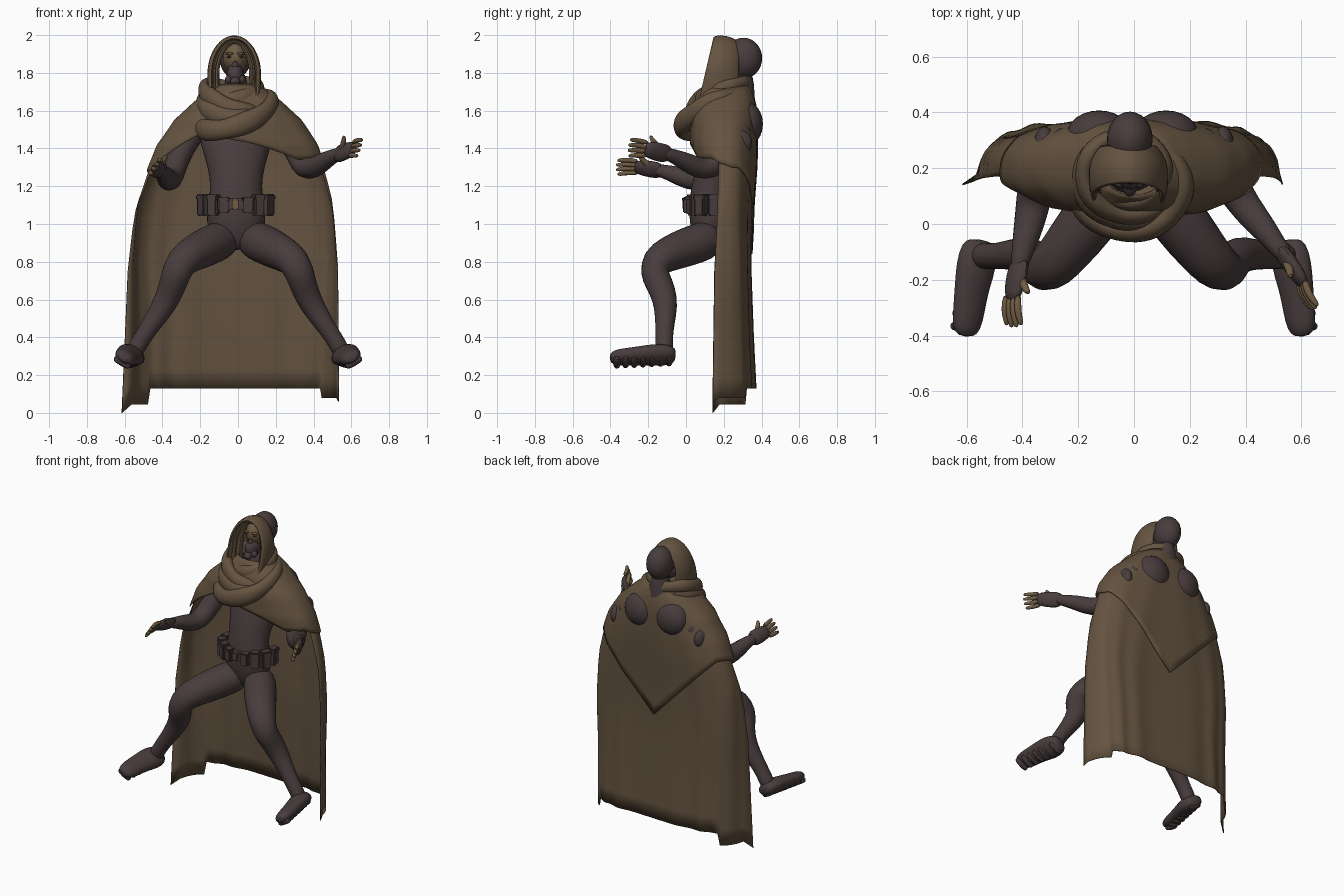
import bpy, bmesh, math
from math import sin, cos, radians, pi
from mathutils import Vector as V

if "Cube" in bpy.data.objects:
    bpy.data.objects.remove(bpy.data.objects["Cube"])


def material(name, col):
    m = bpy.data.materials.new(name)
    m.use_nodes = True
    m.diffuse_color = (*col, 1)
    b = m.node_tree.nodes["Principled BSDF"]
    b.inputs["Base Color"].default_value = (*col, 1)
    b.inputs["Roughness"].default_value = 0.9
    return m


CLOTH = material("brown cloth", (0.128, 0.086, 0.051))
SUIT = material("dark suit", (0.066, 0.046, 0.047))
SKIN = material("tan skin", (0.16, 0.108, 0.058))
X, Z = V((1, 0, 0)), V((0, 0, 1))


def finish(name, bm, mat, sub=0, thick=0, angle=50):
    bmesh.ops.recalc_face_normals(bm, faces=bm.faces)
    me = bpy.data.meshes.new(name)
    bm.to_mesh(me)
    bm.free()
    ob = bpy.data.objects.new(name, me)
    bpy.context.collection.objects.link(ob)
    me.materials.append(mat)
    if thick:
        ob.modifiers.new("thickness", 'SOLIDIFY').thickness = thick
    if sub:
        ob.modifiers.new("smooth", 'SUBSURF').levels = sub
        ob.modifiers["smooth"].render_levels = sub
    bpy.ops.object.select_all(action='DESELECT')
    ob.select_set(True)
    bpy.context.view_layer.objects.active = ob
    bpy.ops.object.shade_smooth_by_angle(angle=radians(angle))
    return ob


def loft(name, rings, mat, wrap=True, loop=False, caps=True, sub=1, thick=0):
    """Skin a list of equal point rings."""
    bm = bmesh.new()
    rows = [[bm.verts.new(p) for p in r] for r in rings]
    n = len(rows[0])
    pairs = list(zip(rows, rows[1:])) + ([(rows[-1], rows[0])] if loop else [])
    for a, b in pairs:
        for i in range(n if wrap else n - 1):
            j = (i + 1) % n
            bm.faces.new((a[i], a[j], b[j], b[i]))
    if caps and wrap and not loop:
        bm.faces.new(rows[0])
        bm.faces.new(rows[-1])
    return finish(name, bm, mat, sub, thick)


def limb(name, pts, mat, ref=X, flat=1, loop=False, n=12):
    """Tube through (x, y, z, radius) points; flat scales the width along ref."""
    rings = []
    for i, p in enumerate(pts):
        a = pts[i - 1] if (i or loop) else p
        b = pts[(i + 1) % len(pts)] if (i < len(pts) - 1 or loop) else p
        d = (V(b[:3]) - V(a[:3])).normalized()
        e1 = d.cross(ref).normalized()
        e2 = d.cross(e1)
        rings.append([V(p[:3]) + p[3] * (e1 * cos(t) + e2 * sin(t) * flat)
                      for t in (2 * pi * k / n for k in range(n))])
    return loft(name, rings, mat, loop=loop)


def ball(name, c, r, mat):
    bm = bmesh.new()
    bmesh.ops.create_uvsphere(bm, u_segments=24, v_segments=16, radius=1)
    bmesh.ops.scale(bm, vec=r, verts=bm.verts)
    bmesh.ops.translate(bm, vec=c, verts=bm.verts)
    return finish(name, bm, mat)


def box(name, c, size, mat, turn=0):
    bm = bmesh.new()
    bmesh.ops.create_cube(bm, size=1)
    bmesh.ops.scale(bm, vec=size, verts=bm.verts)
    bmesh.ops.bevel(bm, geom=bm.edges[:], offset=0.007, segments=2, affect='EDGES')
    ob = finish(name, bm, mat, angle=30)
    ob.location, ob.rotation_euler.z = c, turn
    return ob


def interp(keys, x):
    keys = sorted(keys)
    if x <= keys[0][0]:
        return keys[0][1:]
    for a, b in zip(keys, keys[1:]):
        if x <= b[0]:
            t = (x - a[0]) / (b[0] - a[0])
            return [p + (q - p) * t for p, q in zip(a[1:], b[1:])]
    return keys[-1][1:]


# Torso and neck: height, half width, half depth, centre y
torso = [(.86, .05, .05, .12), (.92, .12, .09, .13), (1.0, .165, .112, .13), (1.1, .15, .108, .12),
         (1.2, .135, .102, .13), (1.3, .15, .12, .17), (1.42, .19, .14, .22), (1.52, .21, .125, .255),
         (1.6, .15, .1, .28), (1.66, .07, .07, .29), (1.82, .06, .065, .3)]
loft("torso", [[(rx * cos(t) - .01, y + ry * sin(t), z) for t in (pi * k / 10 for k in range(20))]
               for z, rx, ry, y in torso], SUIT)

# Head, face and breathing mask
ball("head", (-.015, .305, 1.878), (.082, .098, .108), SUIT)
ball("face", (-.015, .235, 1.885), (.066, .085, .088), SKIN)
ball("mask", (-.015, .185, 1.79), (.045, .062, .06), SUIT)
limb("mask_bridge", [(-.015, .18, 1.8, .03), (-.015, .155, 1.84, .02), (-.015, .155, 1.865, .008)], SUIT)
limb("mask_nozzle", [(-.015, .18, 1.775, .032), (-.015, .125, 1.75, .027), (-.015, .105, 1.735, .02)], SUIT)
for s in (-1, 1):
    ball("eye", (-.015 + s * .028, .163, 1.885), (.015, .009, .006), SUIT)
    ball("brow", (-.015 + s * .028, .16, 1.902), (.024, .011, .007), SKIN)
    ball("mask_filter", (-.015 + s * .036, .15, 1.765), (.018, .022, .022), SUIT)
    ball("shoulder_blade", (s * .12 - .005, .322, 1.53), (.115, .085, .115), SUIT)
    ball("rear_shoulder", (s * .32, .275, 1.43), (.04, .075, .07), SUIT)

# Legs, feet and treads
for s, side in ((-1, "right"), (1, "left")):
    leg = [(.05, .15, .94, .09), (.1, .1, .91, .108), (.17, 0, .877, .106), (.24, -.09, .842, .097),
           (.295, -.155, .805, .09), (.325, -.172, .745, .08), (.345, -.14, .68, .074),
           (.375, -.108, .6, .069), (.43, -.108, .51, .057), (.485, -.115, .43, .048),
           (.53, -.115, .36, .047), (.56, -.115, .3, .05)]
    limb(side + "_leg", [(s * x, y, z, r) for x, y, z, r in leg], SUIT, n=14)
    across, down = V((s * .86, 0, .5)), V((s * .5, 0, -.86))
    foot = [(.553, -.055, .305, .025), (.556, -.075, .305, .047), (.565, -.15, .308, .055), (.58, -.22, .305, .047),
            (.592, -.31, .297, .043), (.6, -.375, .293, .039), (.602, -.405, .292, .02)]
    limb(side + "_foot", [(s * x, y, z, r) for x, y, z, r in foot], SUIT, ref=across, flat=1.5)
    for i in range(7):
        c = V((s * (.556 + .007 * i), -.09 - .046 * i, .305 - .002 * i)) + down * .03
        limb(side + "_tread", [(*(c + across * k), r) for k, r in
                               ((-.05, .01), (-.035, .022), (.035, .022), (.05, .01))], SUIT, ref=V((0, 1, 0)), n=8)

# Arms and hands: arm path, wrist, knuckles, fingertips, spread direction, thumb tip
arms = {
    "left": ([(.2, .3, 1.53, .07), (.27, .27, 1.47, .075), (.32, .2, 1.37, .068), (.355, .13, 1.29, .068),
              (.4, .06, 1.295, .06), (.46, -.01, 1.335, .05), (.515, -.08, 1.365, .036), (.55, -.125, 1.38, .032)],
             (.515, -.08, 1.365), (.6, -.2, 1.395), (.65, -.31, 1.405), (.3, .1, 1), (.56, -.19, 1.47)),
    "right": ([(-.2, .3, 1.53, .07), (-.27, .27, 1.46, .075), (-.325, .2, 1.34, .066), (-.355, .13, 1.245, .068),
               (-.365, .05, 1.225, .062), (-.385, -.04, 1.255, .052), (-.405, -.12, 1.28, .036),
               (-.415, -.17, 1.29, .032)],
              (-.405, -.12, 1.28), (-.435, -.25, 1.3), (-.43, -.375, 1.3), (.55, 0, .8), (-.375, -.25, 1.365)),
}
for side, (path, wrist, palm, tip, spread, thumb) in arms.items():
    limb(side + "_arm", path, SUIT)
    w, p, t, sp = V(wrist), V(palm), V(tip), V(spread).normalized()
    limb(side + "_palm", [(*w, .028), (*w.lerp(p, .5), .03), (*p, .026), (*p.lerp(t, .2), .016)],
         SUIT, ref=sp, flat=1.8)
    curl = (t - p).cross(sp).normalized() * .012
    for i in range(4):
        k = i - 1.5
        a, b = p + sp * k * .024, t + sp * k * .03 - (t - p) * .06 * abs(k)
        mid = a.lerp(b, .5) + curl
        limb(side + "_finger", [(*a, .015), (*mid, .0145), (*b.lerp(a, .1), .012), (*b, .006)],
             SKIN, ref=sp, n=8)
    limb(side + "_thumb", [(*w.lerp(p, .3), .02), (*w.lerp(p, .6).lerp(V(thumb), .6), .017), (*V(thumb), .009)],
         SKIN, ref=V((1, .3, .2)), n=8)

# Belt, buckle and pouches
loft("belt", [[(-.01 + .165 * k * cos(t), .115 + .115 * k * sin(t), z) for t in (pi * i / 16 for i in range(32))]
              for z, k in ((1.075, .96), (1.075, 1), (1.135, 1), (1.135, .96))], SUIT, sub=0)
box("buckle", (-.015, -.005, 1.105), (.034, .025, .06), SKIN)
for s in (-1, 1):
    for x, y, w, h, turn in ((.062, .01, .05, .085, .1), (.117, .035, .055, .11, .45),
                             (.168, .08, .06, .115, 1), (.178, .15, .06, .115, 1.7)):
        box("pouch", (-.012 + s * x, y, 1.1), (w, .05, h), SUIT, s * turn)
        box("pouch_flap", (-.012 + s * x, y, 1.1 + h * .36), (w + .008, .058, h * .3), SUIT, s * turn)

# Cloak shape: height, half width, back depth, front depth
CLOAK = [(1.74, .1, .12, .09), (1.66, .21, .16, .14), (1.55, .33, .172, .17), (1.42, .415, .172, .17),
         (1.3, .455, .168, .14), (1.1, .505, .152, .12), (.8, .525, .142, .12), (.4, .525, .155, .12),
         (0, .525, .175, .12)]


def cloak(deg, z, grow=0.0):
    """Point on the cloak; deg runs from the front (0) to the back (180)."""
    w, back, front = interp(CLOAK, z)
    e = interp([(.8, .5), (1.5, .88)], z)[0]
    s, c = sin(radians(deg)), cos(radians(deg))
    x = math.copysign(abs(s) ** e, s) * (w + grow)
    fold = .006 * sin(radians(deg) * 14) * interp([(.3, 1), (1.6, .2)], z)[0]
    y = .2 - math.copysign(abs(c) ** e, c) * ((back if c < 0 else front) + grow + fold)
    if x < 0:
        x *= interp([(0, 1.08), (1.1, 1.06), (1.5, 1)], z)[0]
    # The lower cloak narrows towards its back corners
    pinch = interp([(.5, .13), (1.35, 0)], z)[0]
    return x * (1 - pinch * max(0, min(1, (y - .2) / .14))), y, z


# Long cape, open at the front, with flared front edges
rows = []
for r in range(15):
    t = r / 14
    row = []
    for deg in range(88, 273, 4):
        hem = .13 if 118 < deg < 242 else (.08 if deg < 180 else .045)
        row.append(cloak(deg, 1.55 + (hem - 1.55) * t))
    for first, out, hem in ((True, .01, .06), (False, -.05, 0)):
        x, y, z = row[0] if first else row[-1]
        p = (x + out * t, y - .015 - .02 * t, 1.5 + (hem - 1.5) * t)
        row.insert(0, p) if first else row.append(p)
    rows.append(row)
loft("long_cape", rows, CLOTH, wrap=False, sub=0, thick=.005)

# Shawl over the shoulders, slanted at the front and running to a straight V at the back
HEM = [(-100, 1.3), (-75, 1.27), (-25, 1.49), (10, 1.42), (40, 1.34), (70, 1.35), (100, 1.3)]


def shawl_hem(deg):
    z = interp(HEM, deg)[0]
    if abs(deg) > 100:
        for _ in range(12):
            z = (z + min(1.3, .84 + 1.06 * abs(cloak(deg, z)[0]))) / 2
    return z


rows = []
for r in range(15):
    t = r / 14
    rows.append([cloak(d, 1.74 + (shawl_hem(d) - 1.74) * t, .009) for d in range(-180, 180, 4)])
loft("shawl", rows, CLOTH, caps=False, sub=0, thick=.006)

# Wrapped scarf folds around the neck: centre y, radii, front and back height, lean, thickness
for name, yc, rx, ry, zf, zb, lean, r in (
        ("scarf_upper", .2, .125, .12, 1.655, 1.745, .15, .036), ("scarf_middle", .18, .165, .145, 1.6, 1.71, -.35, .042),
        ("scarf_lower", .14, .195, .165, 1.515, 1.66, .3, .044), ("scarf_cross", .165, .175, .15, 1.555, 1.69, -.1, .045)):
    pts = []
    for k in range(28):
        a = 2 * pi * k / 28
        m = (1 - cos(a)) / 2
        pts.append((rx * sin(a) - .015, yc - ry * cos(a), zf + (zb - zf) * m + lean * rx * sin(a),
                    r * (1 - .3 * m) * (1 + .08 * sin(5 * a))))
    limb(name, pts, CLOTH, ref=Z, flat=1.35, loop=True)


# Hood: arches from the inner rim to the back, standing on the scarf
def hood(name, arches):
    rings = []
    for hw, top, low_y, top_y in arches:
        side = [(hw * .9, 1.6), (hw * 1.02, 1.7)]
        arch = [(-hw * 1.04 * cos(a), 1.79 + (top - 1.79) * sin(a)) for a in (pi * k / 14 for k in range(15))]
        flat = [(-x, z) for x, z in side] + arch + side[::-1]
        rings.append([(x - .02, low_y + (top_y - low_y) * (z - 1.6) / .4, z) for x, z in flat])
    loft(name, rings, CLOTH, wrap=False, sub=1, thick=.005)


hood("hood", [(.105, 1.965, .1, .2), (.117, 1.983, .045, .145), (.13, 1.997, .06, .148),
              (.14, 2.002, .12, .19), (.138, 1.992, .22, .24), (.095, 1.965, .285, .285)])
hood("hood_lining", [(.082, 1.955, .2, .23), (.073, 1.945, .12, .2), (.083, 1.957, .095, .185),
                     (.112, 1.972, .14, .2)])
hood("hood_inner_fold", [(.102, 1.962, .16, .2), (.094, 1.96, .09, .175), (.102, 1.972, .075, .17),
                         (.124, 1.98, .13, .19)])
